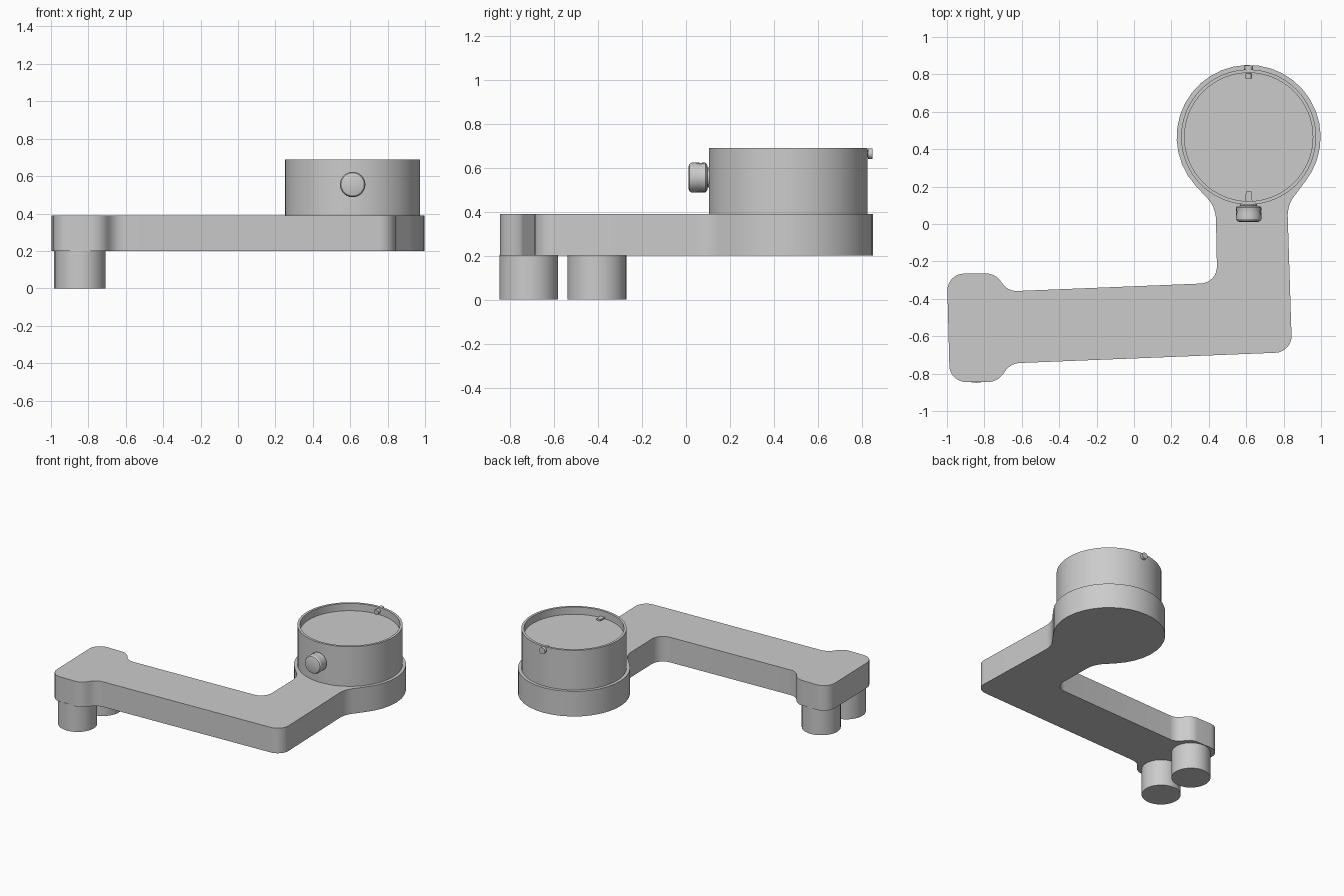
import bpy, bmesh
from math import sin, cos, tan, pi, radians
from mathutils import Vector, Matrix

if "Cube" in bpy.data.objects:
    bpy.data.objects.remove(bpy.data.objects["Cube"], do_unlink=True)

grey = bpy.data.materials.new("plain_grey")
grey.use_nodes = True
colour = (0.6, 0.6, 0.6, 1)
grey.diffuse_color = colour
grey.node_tree.nodes["Principled BSDF"].inputs["Base Color"].default_value = colour

CUP = Vector((0.613, 0.465))   # centre of the round end
ALONG_Y = Matrix.Rotation(-pi / 2, 4, "X")


def finish(name, bm, matrix=Matrix()):
    bmesh.ops.recalc_face_normals(bm, faces=bm.faces[:])
    bm.transform(matrix)
    mesh = bpy.data.meshes.new(name)
    bm.to_mesh(mesh)
    bm.free()
    mesh.materials.append(grey)
    obj = bpy.data.objects.new(name, mesh)
    bpy.context.collection.objects.link(obj)
    bpy.ops.object.select_all(action="DESELECT")
    obj.select_set(True)
    bpy.context.view_layer.objects.active = obj
    bpy.ops.object.shade_smooth_by_angle(angle=radians(30))
    return obj


def lathe(name, profile, origin, sides=48, turn=Matrix(), knurl=()):
    """Closed turned solid from (radius, height) rings; knurl rings get staggered dents."""
    bm = bmesh.new()
    rings = []
    for k, (r, h) in enumerate(profile):
        ring = []
        for i in range(sides):
            a = 2 * pi * i / sides
            rr = r * 0.95 if k in knurl and (i + k) % 2 else r
            ring.append(bm.verts.new((rr * cos(a), rr * sin(a), h)))
        rings.append(ring)
    for lo, hi in zip(rings, rings[1:]):
        for i in range(sides):
            j = (i + 1) % sides
            bm.faces.new((lo[i], lo[j], hi[j], hi[i]))
    bm.faces.new(rings[0])
    bm.faces.new(rings[-1])
    return finish(name, bm, Matrix.Translation(origin) @ turn)


def fillet(before, corner, after, r, steps=8):
    """Arc points that round one corner of an outline."""
    u, v = (before - corner).normalized(), (after - corner).normalized()
    half = u.angle(v) / 2
    axis = (u + v).normalized()
    centre = corner + axis * (r / sin(half))
    start = (corner + u * (r / tan(half)) - centre).normalized()
    end = (corner + v * (r / tan(half)) - centre).normalized()
    return [centre + start.slerp(end, i / steps).normalized() * r
            for i in range(steps + 1)]


def disc_point(deg):
    return CUP + 0.385 * Vector((cos(radians(deg)), sin(radians(deg))))


# Bent arm: foot pad, long bar, elbow, neck and round end in one outline
corners = [
    (0.82, 0.10, 0.17), (0.845, -0.685, 0.09),
    (-0.66, -0.745, 0.10), (-0.73, -0.845, 0.10),
    (-0.985, -0.845, 0.09), (-1.0, -0.265, 0.09),
    (-0.745, -0.265, 0.09), (-0.67, -0.36, 0.09),
    (0.445, -0.315, 0.09), (0.437, 0.09, 0.17),
]
first, last = disc_point(-38.5), disc_point(222.5)
points = [first] + [Vector(c[:2]) for c in corners] + [last]
outline = []
for i, c in enumerate(corners, 1):
    outline += fillet(points[i - 1], points[i], points[i + 1], c[2])
outline += [disc_point(222.5 - 261 * i / 26) for i in range(27)]

bm = bmesh.new()
base = bm.faces.new([bm.verts.new((p.x, p.y, 0.2)) for p in outline])
up = bmesh.ops.extrude_face_region(bm, geom=[base], use_keep_orig=True)
bmesh.ops.translate(bm, vec=(0, 0, 0.19),
                    verts=[g for g in up["geom"] if isinstance(g, bmesh.types.BMVert)])
finish("bent_arm", bm)

# Cup with a thin rim and a recessed floor
lathe("cup", [(0.361, 0.385), (0.361, 0.69), (0.343, 0.69), (0.343, 0.635)],
      (CUP.x, CUP.y, 0), 64)

# Two feet under the pad
for name, x, y in (("front_foot", -0.843, -0.715), ("back_foot", -0.85, -0.405)):
    lathe(name, [(0.134, 0), (0.134, 0.205)], (x, y, 0), 40)

# Knurled clamp knob on the front of the cup
lathe("clamp_knob",
      [(0.052, 0.012), (0.062, 0.016), (0.068, 0.026), (0.068, 0.045),
       (0.068, 0.056), (0.068, 0.067), (0.068, 0.078), (0.068, 0.088),
       (0.060, 0.096), (0.045, 0.098), (0.045, 0.125)],
      (CUP.x, 0, 0.555), 40, ALONG_Y, knurl=(4, 5, 6))

# Small set screw through the back of the rim
lathe("rim_screw",
      [(0.018, 0.778), (0.018, 0.805), (0.012, 0.806), (0.012, 0.826),
       (0.024, 0.827), (0.024, 0.848)],
      (CUP.x, 0, 0.664), 16, ALONG_Y)

# Small tapered stop inside the front of the rim
bm = bmesh.new()
bmesh.ops.create_cube(bm, size=1)
for v in bm.verts:
    v.co.x *= 0.028 if v.co.y > 0 else 0.04
    v.co.y *= 0.05
    v.co.z *= 0.02
finish("rim_stop", bm, Matrix.Translation((CUP.x, 0.148, 0.637)))
